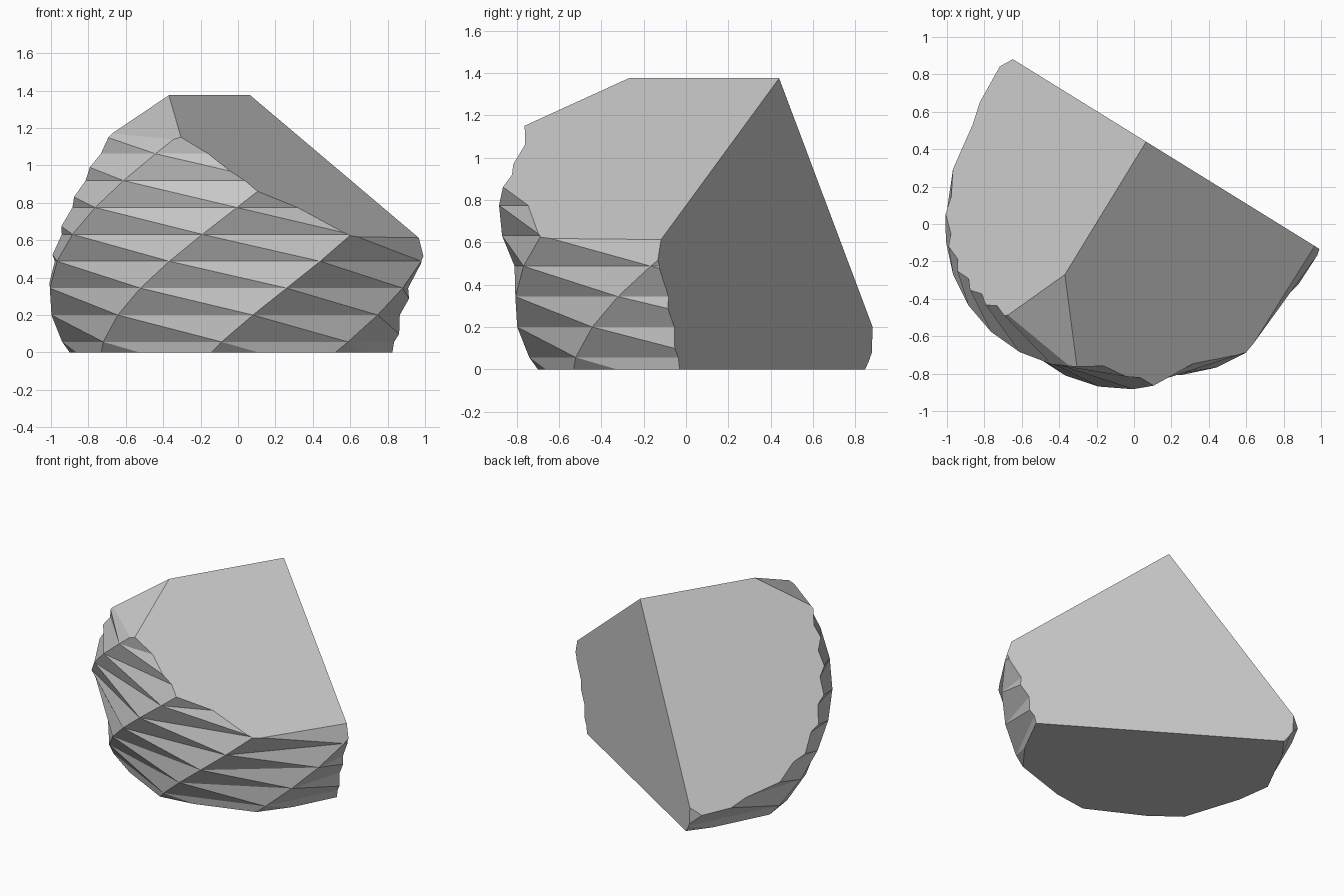
import bpy
import bmesh
from math import cos, sin, radians, sqrt
from mathutils import Vector

default_cube = bpy.data.objects.get("Cube")
if default_cube:
    bpy.data.objects.remove(default_cube, do_unlink=True)

# Single stone grey
grey = bpy.data.materials.new("stone_grey")
grey.use_nodes = True
colour = (0.57, 0.57, 0.57, 1)
grey.diffuse_color = colour
grey.node_tree.nodes["Principled BSDF"].inputs["Base Color"].default_value = colour

SIDES = 8
STEP = 0.1437
TWIST = 10
CENTRE = Vector((-0.015, 0.185, 0))


def ring(bm, level):
    """One octagon of the barrel, turned a little further at each level."""
    z = 0.2 + level * STEP
    r = sqrt(1.145 - 0.684 * (z - 0.7) ** 2)
    start = -84.5 + TWIST * level
    angles = [radians(start + 360 * k / SIDES) for k in range(SIDES)]
    return [bm.verts.new(CENTRE + Vector((r * cos(a), r * sin(a), z))) for a in angles]


def slice_off(bm, point, normal):
    """Remove everything on the normal's side and close the cut with one face."""
    geom = bm.verts[:] + bm.edges[:] + bm.faces[:]
    bmesh.ops.bisect_plane(bm, geom=geom, dist=1e-5, plane_co=point,
                           plane_no=normal, clear_outer=True)
    rim = [e for e in bm.edges if e.is_boundary]
    bmesh.ops.edgeloop_fill(bm, edges=rim)


# Twisted barrel of triangles
bm = bmesh.new()
rings = [ring(bm, level) for level in range(-2, 10)]
for low, high in zip(rings, rings[1:]):
    for k in range(SIDES):
        n = (k + 1) % SIDES
        bm.faces.new((low[k], low[n], high[k]))
        bm.faces.new((high[k], low[n], high[n]))
bm.faces.new(rings[0][::-1])
bm.faces.new(rings[-1])

# Flat base, upright back, two roof slopes and the small front bevel
ridge = Vector((0.065, 0.44, 1.375))
cuts = [
    (Vector((0, 0, 0)), Vector((0, 0, -1))),
    (ridge, Vector((0.526, 0.85, 0))),
    (ridge, Vector((0.853 * 0.719, -0.522 * 0.719, 1))),
    (ridge, Vector((-0.853 * 1.4, 0.522 * 1.4, 1))),
    (Vector((-0.37, -0.27, 1.375)), Vector((-0.0467, -0.0729, 0.1464))),
]
for point, normal in cuts:
    slice_off(bm, point, normal.normalized())
bmesh.ops.recalc_face_normals(bm, faces=bm.faces[:])

mesh = bpy.data.meshes.new("faceted_stone")
bm.to_mesh(mesh)
bm.free()
mesh.materials.append(grey)
stone = bpy.data.objects.new("faceted_stone", mesh)
bpy.context.collection.objects.link(stone)
